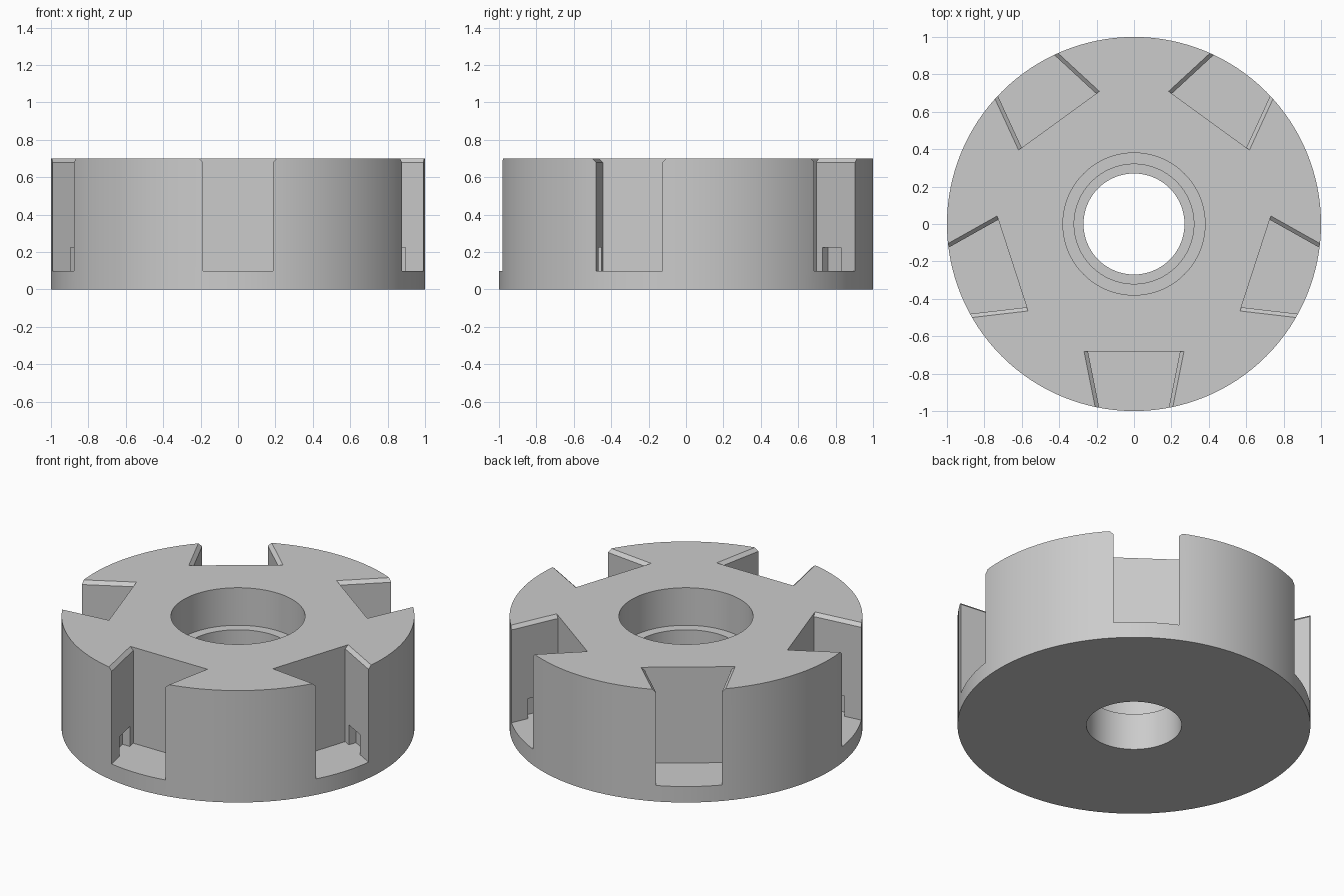
import bpy, bmesh, math
from mathutils import Matrix

if "Cube" in bpy.data.objects:
    bpy.data.objects.remove(bpy.data.objects["Cube"])

SEG = 128
SLOTS = 5

grey = bpy.data.materials.new("machined grey")
grey.diffuse_color = (0.6, 0.6, 0.6, 1)
grey.use_nodes = True
grey.node_tree.nodes["Principled BSDF"].inputs["Base Color"].default_value = grey.diffuse_color


def make_object(name, bm):
    bmesh.ops.recalc_face_normals(bm, faces=bm.faces)
    mesh = bpy.data.meshes.new(name)
    bm.to_mesh(mesh)
    bm.free()
    mesh.materials.append(grey)
    obj = bpy.data.objects.new(name, mesh)
    bpy.context.collection.objects.link(obj)
    return obj


def loft(bm, layers, turn):
    """Stack (z, plan outline) layers into a closed solid, turned about z."""
    rings = [[bm.verts.new(turn @ Matrix.Translation((x, y, z)).translation)
              for x, y in outline] for z, outline in layers]
    n = len(rings[0])
    for a, b in zip(rings, rings[1:]):
        for i in range(n):
            j = (i + 1) % n
            bm.faces.new((a[i], a[j], b[j], b[i]))
    bm.faces.new(rings[0])
    bm.faces.new(rings[-1])


def half_width(y):
    """Half width of the dovetail slot at plan position y (front slot)."""
    return 0.246 + 0.2 * (y + 0.683)


def slot_plan(grow):
    a, b = half_width(-0.683) + grow, half_width(-1.1) + grow
    return [(-a, -0.683), (-b, -1.1), (b, -1.1), (a, -0.683)]


def notch_plan(side):
    p, q = -0.73, -0.875
    return [(side * (half_width(y) + d), y)
            for y, d in ((p, -0.06), (p, 0.05), (q, 0.05), (q, -0.06))]


# Disc with a stepped bore, spun from one closed section
section = [(0.27, 0), (1, 0), (1, 0.7), (0.38, 0.7), (0.38, 0.465),
           (0.32, 0.465), (0.32, 0.23), (0.27, 0.23)]
bm = bmesh.new()
rings = [[bm.verts.new((r * math.cos(2 * math.pi * k / SEG),
                        r * math.sin(2 * math.pi * k / SEG), z))
          for k in range(SEG)] for r, z in section]
for i, a in enumerate(rings):
    b = rings[(i + 1) % len(rings)]
    for k in range(SEG):
        m = (k + 1) % SEG
        bm.faces.new((a[k], a[m], b[m], b[k]))
disc = make_object("slotted_disc", bm)

# Dovetail slots with chamfered top edges, and small pockets in their sides
slots, notches = bmesh.new(), bmesh.new()
for k in range(SLOTS):
    turn = Matrix.Rotation(2 * math.pi * k / SLOTS, 4, 'Z')
    loft(slots, [(0.1, slot_plan(0)), (0.68, slot_plan(0)),
                 (0.72, slot_plan(0.042))], turn)
    for side in (-1, 1):
        plan = notch_plan(side)
        loft(notches, [(0.1, plan), (0.225, plan)], turn)

cutters = [make_object("slot_cutter", slots), make_object("pocket_cutter", notches)]
for cutter in cutters:
    mod = disc.modifiers.new(cutter.name, 'BOOLEAN')
    mod.operation = 'DIFFERENCE'
    mod.solver = 'EXACT'
    mod.object = cutter
    cutter.hide_render = True

# Apply the cuts, drop the cutters, keep crisp edges
bpy.context.view_layer.objects.active = disc
disc.select_set(True)
for mod in list(disc.modifiers):
    bpy.ops.object.modifier_apply(modifier=mod.name)
for cutter in cutters:
    bpy.data.objects.remove(cutter)
bpy.ops.object.shade_smooth_by_angle(angle=math.radians(30))
